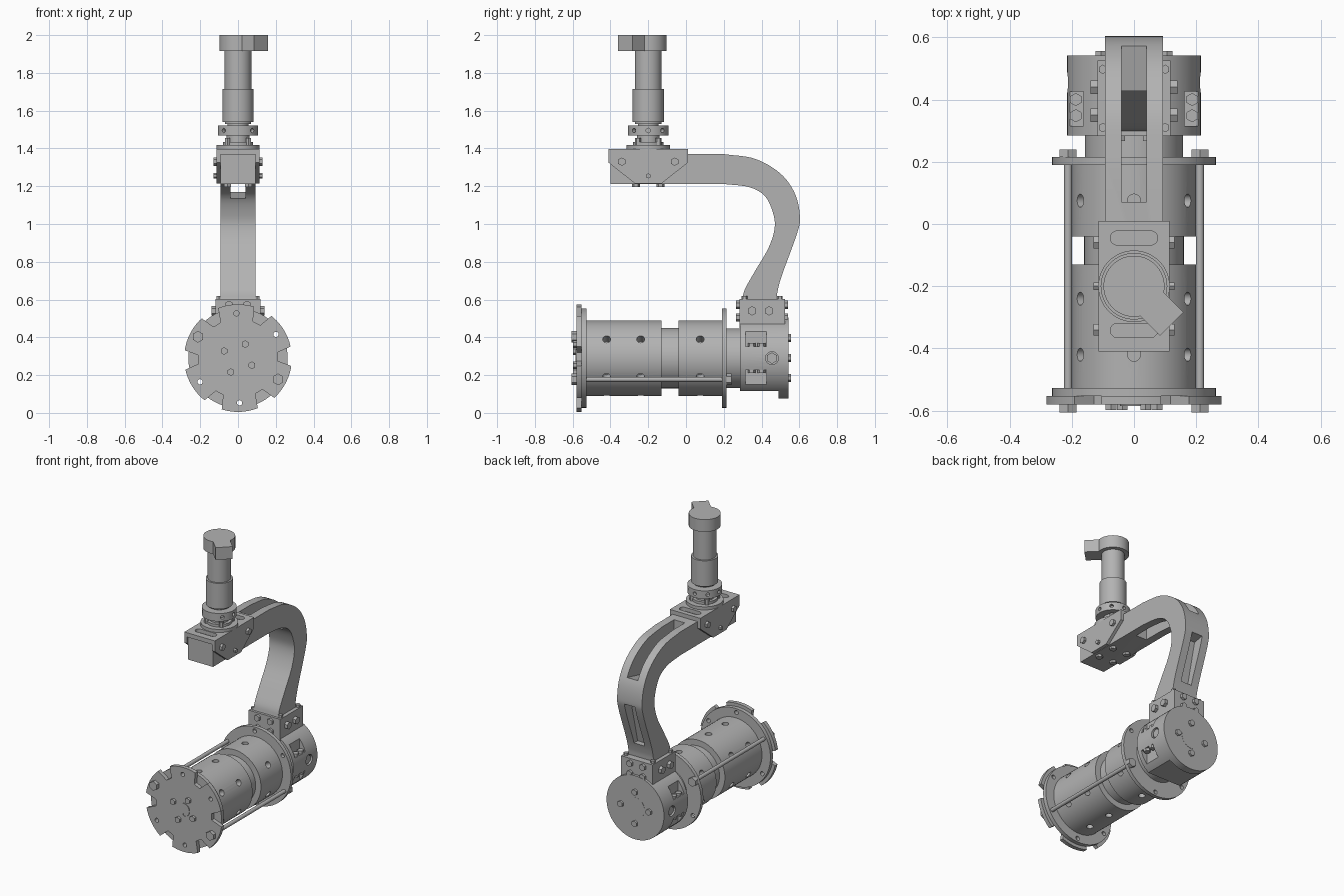
import bpy, bmesh, math
from math import cos, sin, radians
from mathutils import Vector

old = bpy.data.objects.get("Cube")
if old:
    bpy.data.objects.remove(old, do_unlink=True)

grey = bpy.data.materials.new("machined_grey")
grey.use_nodes = True
COLOUR = (0.45, 0.45, 0.45, 1)
grey.diffuse_color = COLOUR
for node in grey.node_tree.nodes:
    if node.type == 'BSDF_PRINCIPLED':
        node.inputs["Base Color"].default_value = COLOUR

AXIS_Z = 0.29      # height of the lying drum
POST_Y = -0.2      # position of the upright spindle


def finish(name, bm):
    bmesh.ops.recalc_face_normals(bm, faces=bm.faces)
    mesh = bpy.data.meshes.new(name)
    bm.to_mesh(mesh)
    bm.free()
    mesh.materials.append(grey)
    smooth(mesh)
    obj = bpy.data.objects.new(name, mesh)
    bpy.context.scene.collection.objects.link(obj)
    return obj


def smooth(mesh):
    mesh.shade_smooth()
    mesh.set_sharp_from_angle(angle=radians(30))


def rod(name, a, b, r, sides=64):
    """Cylinder between two points."""
    a, b = Vector(a), Vector(b)
    bm = bmesh.new()
    bmesh.ops.create_cone(bm, cap_ends=True, segments=sides, radius1=r, radius2=r, depth=(b - a).length)
    turn = (b - a).to_track_quat('Z', 'Y').to_matrix().to_4x4()
    bmesh.ops.transform(bm, matrix=turn, verts=bm.verts)
    bmesh.ops.translate(bm, vec=(a + b) / 2, verts=bm.verts)
    return finish(name, bm)


def prism(name, outline, axis, lo, hi):
    """Extrude a 2D outline along axis x (outline yz), y (xz) or z (xy)."""
    def place(p, d):
        return {'x': (d, p[0], p[1]), 'y': (p[0], d, p[1]), 'z': (p[0], p[1], d)}[axis]
    bm = bmesh.new()
    face = bm.faces.new([bm.verts.new(place(p, lo)) for p in outline])
    new = bmesh.ops.extrude_face_region(bm, geom=[face])["geom"]
    step = Vector(place((0, 0), hi - lo))
    bmesh.ops.translate(bm, vec=step, verts=[v for v in new if isinstance(v, bmesh.types.BMVert)])
    return finish(name, bm)


def box(name, x, y, z):
    return prism(name, [(x[0], y[0]), (x[1], y[0]), (x[1], y[1]), (x[0], y[1])], 'z', *z)


def combine(obj, tools, operation='DIFFERENCE'):
    """Apply booleans and discard the helper solids."""
    for t in tools:
        mod = obj.modifiers.new("shape", 'BOOLEAN')
        mod.operation, mod.solver, mod.object = operation, 'EXACT', t
    bpy.context.view_layer.update()
    done = bpy.data.meshes.new_from_object(obj.evaluated_get(bpy.context.evaluated_depsgraph_get()))
    obj.modifiers.clear()
    obj.data = done
    smooth(done)
    for t in tools:
        bpy.data.objects.remove(t, do_unlink=True)
    return obj


def drum(name, y0, y1, r):
    return rod(name, (0, y0, AXIS_Z), (0, y1, AXIS_Z), r)


def polar(r, deg):
    return r * cos(radians(deg)), AXIS_Z + r * sin(radians(deg))


def along_y(name, r, deg, y0, y1, size, sides=6):
    x, z = polar(r, deg)
    return rod(name, (x, y0, z), (x, y1, z), size, sides)


def upright(name, z0, z1, r):
    return rod(name, (0, POST_Y, z0), (0, POST_Y, z1), r)


def curve(points, steps=8):
    """Smooth line through the points."""
    p = [Vector(q) for q in points]
    p = [2 * p[0] - p[1]] + p + [2 * p[-1] - p[-2]]
    out = []
    for a, b, c, d in zip(p, p[1:], p[2:], p[3:]):
        for i in range(steps):
            t = i / steps
            out.append(b + 0.5 * t * (c - a + t * (2 * a - 5 * b + 4 * c - d + t * (3 * (b - c) + d - a))))
    return out + [p[-2]]


# Front lobed flange, backing ring, rear flange
lobes = [32 + 60 * k for k in range(6)]
rod_angles = (lobes[2], lobes[5])
flange = drum("front_lobed_flange", -0.58, -0.553, 0.285)
cutters = []
for a in lobes:
    n = a + 30
    ring = [(0.21, -6), (0.3, -11), (0.3, 11), (0.21, 6)]
    cutters.append(prism("notch", [polar(r, n + d) for r, d in ring], 'y', -0.7, -0.5))
    if a not in rod_angles:
        cutters.append(along_y("hole", 0.237, a, -0.7, -0.5, 0.014, 20))
combine(flange, cutters)
for name, y0, y1 in (("backing_ring", -0.553, -0.527), ("rear_flange", 0.19, 0.215)):
    holes = [along_y("hole", 0.237, a, y0 - 0.1, y1 + 0.1, 0.014, 20) for a in lobes if a not in rod_angles]
    combine(drum(name, y0, y1, 0.263), holes)

# Drum sections with radial holes
for name, y0, y1, ys in (("front_drum", -0.53, -0.13, (-0.42, -0.24)), ("rear_drum", -0.04, 0.192, (0.075,))):
    holes = []
    for y in ys:
        for k in range(6):
            (x0, z0), (x1, z1) = polar(0.14, 30 + 60 * k), polar(0.25, 30 + 60 * k)
            holes.append(rod("hole", (x0, y, z0), (x1, y, z1), 0.021, 24))
    combine(drum(name, y0, y1, 0.2), holes)
drum("middle_neck", -0.14, -0.03, 0.16)
drum("rear_neck", 0.21, 0.29, 0.158)

# Tie rods and their nuts
for a in rod_angles:
    along_y("tie_rod", 0.24, a, -0.56, 0.22, 0.013, 24)
    along_y("tie_rod_front_nut", 0.24, a, -0.605, -0.58, 0.031)
    along_y("tie_rod_rear_nut", 0.24, a, 0.215, 0.24, 0.031)

# Centre of front flange
for k in range(4):
    along_y("hub_bolt", 0.083, 63 + 90 * k, -0.597, -0.578, 0.02)
    along_y("back_bolt", 0.106, 90 * k, 0.54, 0.556, 0.021)
combine(drum("front_hub", -0.585, -0.575, 0.045), [along_y("hole", 0.03, 290, -0.7, -0.56, 0.012, 16)])
drum("back_seam_disc", 0.54, 0.543, 0.07)

# Rear housing with flat underside, side pockets and bolts
housing = drum("rear_housing", 0.285, 0.495, 0.215)
cutters = [box("flat", (-0.3, 0.3), (0.2, 0.6), (0, 0.115))]
for s in (-1, 1):
    xs = sorted((s * 0.162, s * 0.3))
    cutters += [box("pocket", xs, (0.315, 0.425), (0.352, 0.44)),
                box("pocket", xs, (0.315, 0.425), (0.14, 0.228)),
                rod("port", (s * 0.19, 0.455, AXIS_Z), (s * 0.3, 0.455, AXIS_Z), 0.034, 32)]
    rod("side_port_bolt", (s * 0.18, 0.455, AXIS_Z), (s * 0.205, 0.455, AXIS_Z), 0.03, 6)
    for y in (0.348, 0.4):
        rod("pocket_bolt", (s * 0.187, y, 0.35), (s * 0.187, y, 0.37), 0.021, 6)
        rod("pocket_bolt", (s * 0.187, y, 0.21), (s * 0.187, y, 0.23), 0.021, 6)
combine(housing, cutters)
drum("rear_cap", 0.49, 0.542, 0.215)

# Clamp block below the arm
box("clamp_block", (-0.118, 0.118), (0.282, 0.525), (0.45, 0.603))
for s in (-1, 1):
    for y in (0.35, 0.44):
        rod("clamp_side_bolt", (s * 0.11, y, 0.54), (s * 0.139, y, 0.54), 0.025, 6)
    for z in (0.505, 0.572):
        rod("clamp_front_bolt", (s * 0.048, 0.266, z), (s * 0.048, 0.3, z), 0.022, 6)
        rod("clamp_back_bolt", (s * 0.048, 0.5, z), (s * 0.048, 0.541, z), 0.022, 6)
    for y in (0.31, 0.497):
        rod("clamp_top_bolt", (s * 0.1, y, 0.59), (s * 0.1, y, 0.62), 0.015, 6)

# Curved arm with a through slot above and a pocket below
inner = curve([(0.298, 0.6), (0.312, 0.655), (0.365, 0.75), (0.435, 0.87), (0.468, 0.97),
               (0.463, 1.05), (0.42, 1.145), (0.335, 1.195), (0.2, 1.212)])
outer = curve([(0.2, 1.37), (0.365, 1.345), (0.5, 1.267), (0.577, 1.16), (0.603, 1.04),
               (0.588, 0.95), (0.51, 0.735), (0.486, 0.65), (0.48, 0.6)])
arm = prism("curved_arm", inner + [(-0.4, 1.212), (-0.4, 1.37)] + outer, 'x', -0.093, 0.093)
upper = prism("slot", [(0.07, 1.1), (0.07, 1.5), (0.8, 1.5), (0.8, 1.22), (0.57, 1.17), (0.4, 1.13)],
              'x', -0.04, 0.04)
lower = prism("slot", [(0.46, 0.7), (0.7, 0.7), (0.7, 1.02), (0.53, 0.99)], 'x', -0.04, 0.04)
combine(arm, [upper, lower])

# Bracket straddling the arm end
side = [(-0.41, 1.397), (0.01, 1.397), (0.01, 1.325), (-0.13, 1.214), (-0.27, 1.214), (-0.41, 1.325)]
for s, label in ((-1, "right"), (1, "left")):
    prism(label + "_bracket_side", side, 'x', *sorted((s * 0.093, s * 0.114)))
    for y, z, r in ((-0.34, 1.33, 0.022), (-0.06, 1.33, 0.022), (-0.2, 1.255, 0.014)):
        rod("bracket_side_bolt", (s * 0.11, y, z), (s * 0.13, y, z), r, 6)
    for y in (-0.265, -0.135):
        rod("bracket_under_bolt", (s * 0.055, y, 1.197), (s * 0.055, y, 1.22), 0.022, 6)
cutters = []
for y in (-0.045, -0.342):
    ends = [(c * 0.053 + 0.023 * cos(radians(a)), y + 0.023 * sin(radians(a)))
            for c, start in ((1, -90), (-1, 90)) for a in range(start, start + 181, 15)]
    cutters.append(prism("slot", ends, 'z', 1.372, 1.5))
combine(box("bracket_top_plate", (-0.114, 0.114), (-0.41, 0.01), (1.368, 1.397)), cutters)

# Upright spindle stack
upright("spindle_base", 1.39, 1.418, 0.115)
upright("spindle_foot", 1.41, 1.435, 0.08)
upright("spindle_neck", 1.43, 1.48, 0.06)
holes, collar = [], upright("spindle_collar", 1.468, 1.522, 0.107)
for k in range(8):
    d = Vector((cos(radians(45 * k)), sin(radians(45 * k)), 0))
    c = Vector((0, POST_Y, 1.495))
    holes.append(rod("hole", c + d * 0.085, c + d * 0.15, 0.012, 16))
    if k % 2:
        foot = c + d * 0.078
        rod("spindle_bolt", (foot.x, foot.y, 1.415), (foot.x, foot.y, 1.455), 0.016, 6)
combine(collar, holes)
upright("spindle_gap", 1.515, 1.55, 0.055)
upright("spindle_step", 1.53, 1.54, 0.07)
upright("spindle_lower_tube", 1.54, 1.714, 0.083)
upright("spindle_upper_tube", 1.71, 1.92, 0.071)

# Round head with a square plug on the diagonal
along, across = Vector((1, -1)).normalized(), Vector((1, 1)).normalized()
centre = Vector((0, POST_Y))
plug = [centre + along * u + across * v for u, v in ((0, -0.053), (0.172, -0.053), (0.172, 0.053), (0, 0.053))]
head = upright("spindle_head", 1.917, 2.0, 0.098)
combine(head, [prism("plug", plug, 'z', 1.917, 2.0)], 'UNION')
